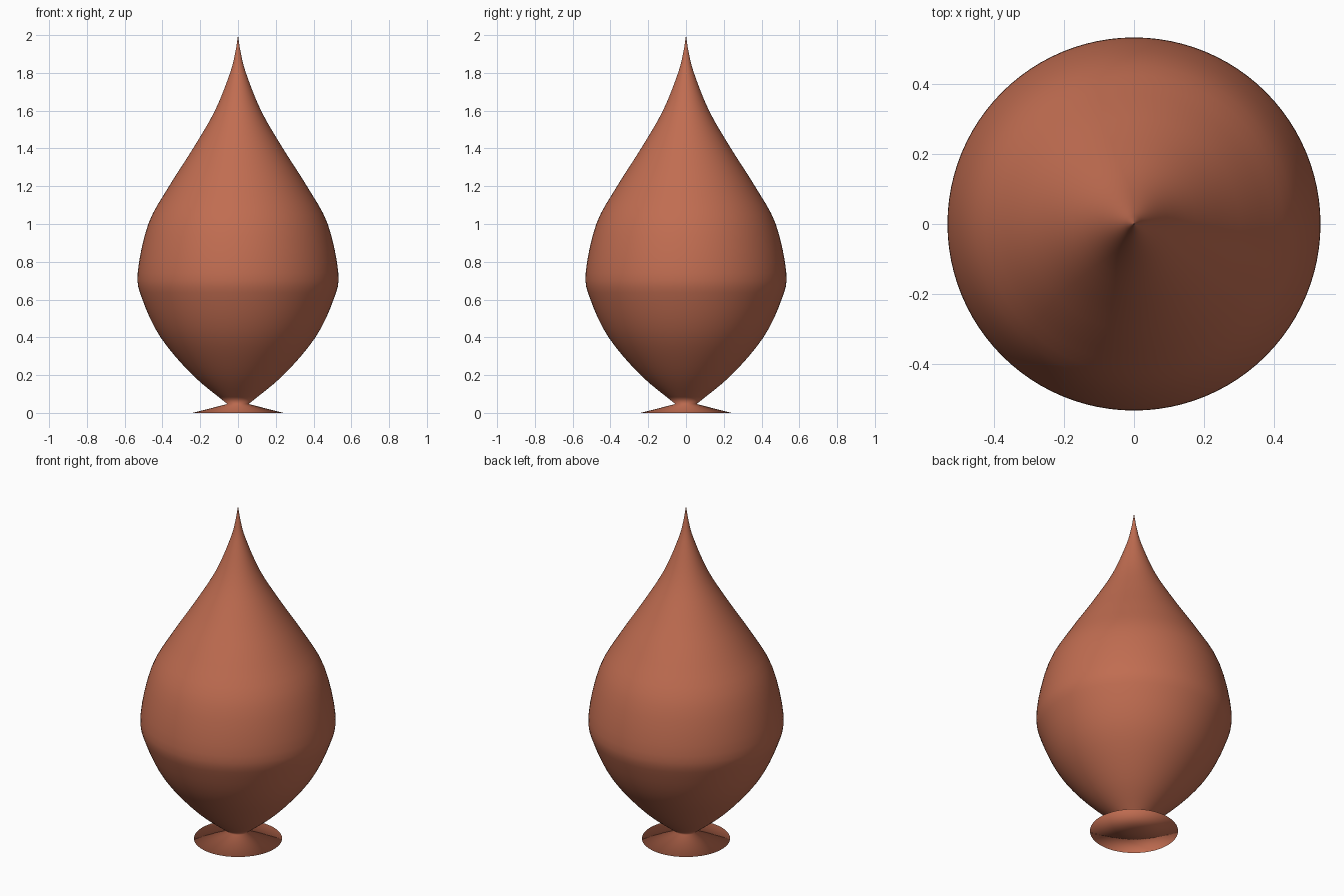
import bpy, bmesh, math
from mathutils import Vector

cube = bpy.data.objects.get("Cube")
if cube:
    bpy.data.objects.remove(cube, do_unlink=True)

# Terracotta colour
clay = bpy.data.materials.new("terracotta")
clay.use_nodes = True
colour = (0.53, 0.152, 0.082, 1)
clay.diffuse_color = colour
clay.node_tree.nodes["Principled BSDF"].inputs["Base Color"].default_value = colour


def smooth_curve(points, steps):
    """Catmull-Rom curve through (radius, height) points."""
    p = [Vector(q) for q in points]
    p = [2 * p[0] - p[1]] + p + [2 * p[-1] - p[-2]]
    curve = []
    for a, b, c, d in zip(p, p[1:], p[2:], p[3:]):
        for i in range(steps):
            t = i / steps
            curve.append(0.5 * (2 * b + (c - a) * t + (2 * a - 5 * b + 4 * c - d) * t ** 2
                                + (3 * b - a - 3 * c + d) * t ** 3))
    return curve + [p[-2]]


def lathe(name, profile, segments=96):
    """Turn a (radius, height) profile around the z axis."""
    bm = bmesh.new()
    verts = [bm.verts.new((max(r, 0), 0, z)) for r, z in profile]
    edges = [bm.edges.new(pair) for pair in zip(verts, verts[1:])]
    bmesh.ops.spin(bm, geom=verts + edges, cent=(0, 0, 0), axis=(0, 0, 1),
                   angle=math.tau, steps=segments)
    bmesh.ops.remove_doubles(bm, verts=bm.verts, dist=0.0001)
    bmesh.ops.recalc_face_normals(bm, faces=bm.faces)
    for face in bm.faces:
        face.smooth = True
    mesh = bpy.data.meshes.new(name)
    bm.to_mesh(mesh)
    bm.free()
    mesh.materials.append(clay)
    obj = bpy.data.objects.new(name, mesh)
    bpy.context.collection.objects.link(obj)
    return obj


# Flared foot with a flat underside
foot = [(0, 0), (0.24, 0), (0.056, 0.047)]

# Teardrop bulb drawn out to a needle tip
bulb = [(0.056, 0.047), (0.24, 0.2), (0.41, 0.4), (0.506, 0.6), (0.531, 0.74),
        (0.475, 1.0), (0.365, 1.2), (0.238, 1.4), (0.122, 1.6), (0.042, 1.8),
        (0.016, 1.9), (0.004, 1.97), (0, 2.0)]

lathe("teardrop_ornament", foot[:-1] + [tuple(v) for v in smooth_curve(bulb, 4)])
